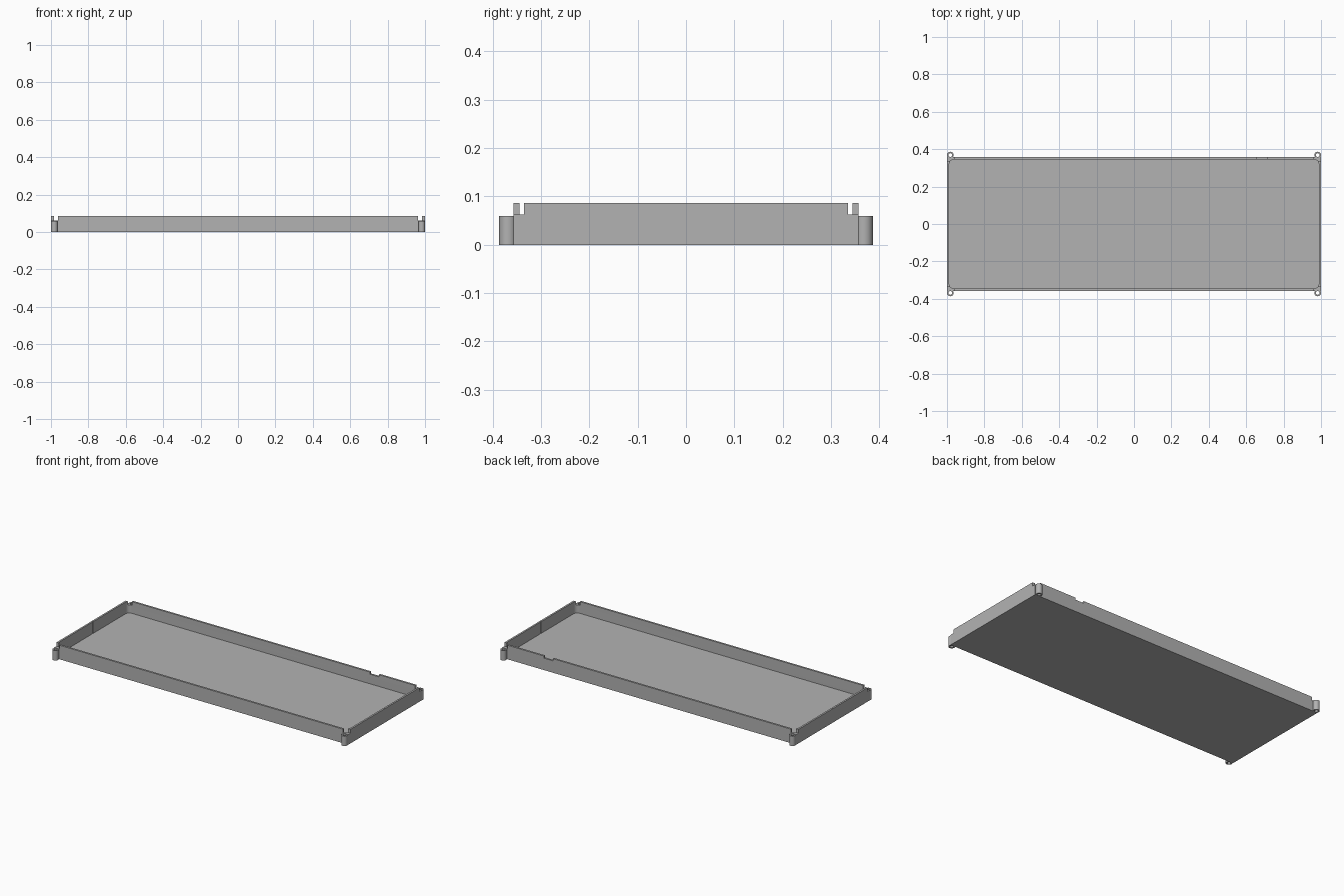
import bpy, bmesh
from math import cos, sin, pi

cube = bpy.data.objects.get("Cube")
if cube:
    bpy.data.objects.remove(cube, do_unlink=True)

GREY = (0.448, 0.448, 0.448, 1)
mat = bpy.data.materials.new("plain_grey")
mat.use_nodes = True
mat.diffuse_color = GREY
mat.node_tree.nodes["Principled BSDF"].inputs["Base Color"].default_value = GREY


def prism(name, outline, z0, z1):
    """Upright solid over a flat outline."""
    bm = bmesh.new()
    face = bm.faces.new([bm.verts.new((x, y, z0)) for x, y in outline])
    top = bmesh.ops.extrude_face_region(bm, geom=[face])["geom"]
    bmesh.ops.translate(bm, vec=(0, 0, z1 - z0),
                        verts=[v for v in top if isinstance(v, bmesh.types.BMVert)])
    bmesh.ops.recalc_face_normals(bm, faces=bm.faces)
    mesh = bpy.data.meshes.new(name)
    bm.to_mesh(mesh)
    bm.free()
    mesh.materials.append(mat)
    ob = bpy.data.objects.new(name, mesh)
    bpy.context.collection.objects.link(ob)
    return ob


def rounded(cx, cy, hx, hy, r, n=8):
    """Rounded rectangle outline; a circle when hx = hy = r."""
    pts = []
    for q, (sx, sy) in enumerate([(1, 1), (-1, 1), (-1, -1), (1, -1)]):
        for i in range(n if hx == r else n + 1):
            a = (q + i / n) * pi / 2
            pts.append((cx + sx * (hx - r) + r * cos(a), cy + sy * (hy - r) + r * sin(a)))
    return pts


def block(name, x0, x1, y0, y1, z0, z1):
    return prism(name, [(x0, y0), (x1, y0), (x1, y1), (x0, y1)], z0, z1)


def combine(target, tool, operation):
    mod = target.modifiers.new(tool.name, "BOOLEAN")
    mod.operation, mod.solver, mod.object = operation, "EXACT", tool
    bpy.context.view_layer.objects.active = target
    bpy.ops.object.modifier_apply(modifier=mod.name)
    bpy.data.objects.remove(tool, do_unlink=True)


H, HALF_Y, LUG_Z, R = 0.086, 0.357, 0.06, 0.018
corners = [(sx, sy) for sx in (-1, 1) for sy in (-1, 1)]

# Tray body and its hollow
tray = block("tray", -0.999, 0.999, -HALF_Y, HALF_Y, 0, H)
combine(tray, prism("hollow", rounded(0, 0, 0.988, 0.345, 0.025), 0.014, 0.2), "DIFFERENCE")

# Corner gaps in the walls
for sx, sy in corners:
    xs = sorted((sx * 0.962, sx * 1.1))
    ys = sorted((sy * 0.335, sy * 0.5))
    combine(tray, block("corner_gap", *xs, *ys, 0.063, 0.2), "DIFFERENCE")

# Round corner lugs with through holes
for sx, sy in corners:
    cx, cy = sx * 0.982, sy * 0.3685
    combine(tray, prism("lug", rounded(cx, cy, R, R, R), 0, LUG_Z), "UNION")
    combine(tray, prism("lug_hole", rounded(cx, cy, 0.01, 0.01, 0.01), -0.1, 0.2), "DIFFERENCE")

# Cable notch in the back wall
combine(tray, block("notch", 0.655, 0.715, 0.3, 0.4, 0.073, 0.2), "DIFFERENCE")

# Fine groove inside each end wall
for s in (-1, 1):
    xs = sorted((s * 0.97, s * 0.992))
    combine(tray, block("groove", *xs, -0.004, 0.004, 0.014, 0.2), "DIFFERENCE")

bpy.ops.object.select_all(action="DESELECT")
tray.select_set(True)
bpy.context.view_layer.objects.active = tray
bpy.ops.object.shade_smooth_by_angle(angle=0.6)
